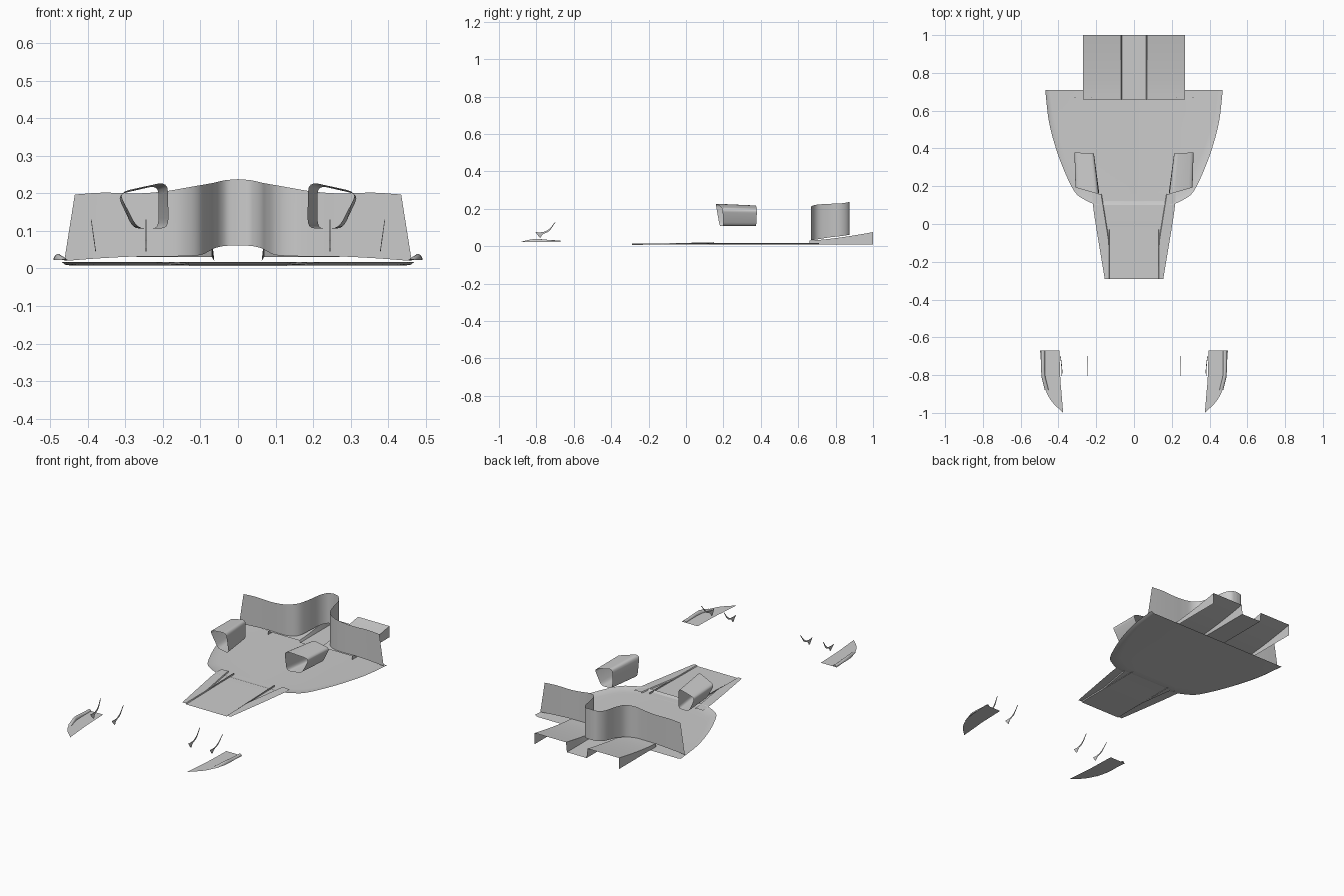
import bpy, math
from mathutils import Vector

if "Cube" in bpy.data.objects:
    bpy.data.objects.remove(bpy.data.objects["Cube"])


def make(name, verts, faces, angle=35):
    me = bpy.data.meshes.new(name)
    me.from_pydata([tuple(v) for v in verts], [], faces)
    me.update()
    me.shade_smooth()
    me.set_sharp_from_angle(angle=math.radians(angle))
    ob = bpy.data.objects.new(name, me)
    bpy.context.collection.objects.link(ob)
    return ob


def loft(name, rows, closed=False):
    """Quad sheet through rows of equal length."""
    n = len(rows[0])
    m = n if closed else n - 1
    faces = [(i * n + j, i * n + (j + 1) % n, (i + 1) * n + (j + 1) % n, (i + 1) * n + j)
             for i in range(len(rows) - 1) for j in range(m)]
    return make(name, [v for r in rows for v in r], faces)


def smooth(pts, steps=5):
    """Catmull-Rom curve through the points."""
    p = [Vector(q) for q in pts]
    p = [2 * p[0] - p[1]] + p + [2 * p[-1] - p[-2]]
    out = []
    for a, b, c, d in zip(p, p[1:], p[2:], p[3:]):
        for k in range(steps):
            t = k / steps
            out.append(0.5 * (2 * b + (c - a) * t + (2 * a - 5 * b + 4 * c - d) * t ** 2
                              + (3 * b - a - 3 * c + d) * t ** 3))
    return out + [p[-2]]


def round_loop(pts, f=0.22, steps=4):
    """Closed polygon with rounded corners."""
    p = [Vector(q) for q in pts]
    out = []
    for i, c in enumerate(p):
        a = c.lerp(p[i - 1], f)
        b = c.lerp(p[(i + 1) % len(p)], f)
        for k in range(steps + 1):
            t = k / steps
            out.append(a.lerp(c, t).lerp(c.lerp(b, t), t))
    return out


def mirror(ob):
    ob.modifiers.new("mirror", 'MIRROR')
    return ob


# floor: flat pan whose outer edge rolls upward
edge = smooth([(.20, .10), (.255, .125), (.31, .165), (.36, .26), (.41, .39), (.45, .54), (.47, .71)])
rows = []
for x, y in edge:
    t = (y - .10) / .61
    yi = .16 + t * .55
    xi = x - .04 * (1 - .4 * t)
    rows.append([(0, yi, .008), (xi, yi, .008), (xi + (x - xi) * .6, yi + (y - yi) * .6, .010), (x, y, .017)])
mirror(loft("floor", rows))

# rolled front lip of the floor
lip = [(.16, .008), (.135, .009), (.115, .012), (.10, .017)]
mirror(loft("floor_lip", [[(0, y, z), (.16 + (.16 - y) * .66, y, z)] for y, z in lip]))

# front tray with raised side strips
rows = []
for x, y, z in smooth([(.22, .16, .013), (.215, .08, .013), (.19, -.08, .011), (.155, -.29, .009)]):
    inner = .13 + max(0, y + .1) * .16
    rows.append([(0, y, z - .002), (inner, y, z - .002), (inner + .003, y, z + .004), (x, y, z + .002)])
mirror(loft("front_tray", rows))

# thin rails on the tray
for s in (-1, 1):
    make("tray_rail", [(s * .13, .15, .008), (s * .13, -.25, .008), (s * .13, .15, .021), (s * .132, -.2, .013)],
         [(0, 1, 3, 2)])

# diffuser: two rising channels either side of a low centre strip
rows = []
for k in range(9):
    t = k / 8
    y = .66 + .34 * t
    zt = .030 + .045 * t ** 1.4
    rows.append([(0, y, .019), (.063, y, .019), (.069, y, zt), (.27, y, zt), (.27, y, .010)])
mirror(loft("diffuser", rows))

# rear bulkhead wall: (x top, x bottom, y, z top, z bottom)
wall = [(.435, .463, .672, .197, .020), (.36, .37, .672, .202, .027), (.27, .27, .67, .200, .032),
        (.20, .20, .668, .205, .032), (.145, .145, .672, .214, .033), (.10, .10, .70, .222, .036),
        (.077, .077, .76, .226, .046), (.062, .062, .83, .229, .054), (.035, .035, .868, .235, .060),
        (0, 0, .875, .238, .061)]
top = smooth([(a, y, zt) for a, b, y, zt, zb in wall])
bot = smooth([(b, y, zb) for a, b, y, zt, zb in wall])
mirror(loft("rear_wall", [[a, b] for a, b in zip(top, bot)]))

# side inlets: open rounded ducts
front = [(.187, .158, .232), (.318, .195, .203), (.268, .20, .107), (.185, .18, .107)]
back = [(.212, .372, .222), (.322, .38, .197), (.28, .375, .107), (.212, .372, .107)]
mirror(loft("side_inlet", [round_loop(front), round_loop(back)], closed=True))

# front wing foot plates
outer = smooth([(.497, -.67, .022), (.485, -.82, .022), (.468, -.88, .022), (.435, -.94, .022), (.375, -1, .022)])
n = len(outer)
mirror(loft("foot_plate", [[o, Vector((.395 - .02 * i / (n - 1), o.y, .022))] for i, o in enumerate(outer)]))

# arched tunnels along the plates' outer edges
rows = []
for y, h in [(-.88, .002), (-.85, .010), (-.81, .017), (-.77, .015), (-.72, .010), (-.67, .009)]:
    cx = .482 - max(0, -.80 - y) * .25
    rows.append([(cx + .010 * math.cos(a), y, .022 + h * math.sin(a))
                 for a in [math.pi * k / 8 for k in range(9)]])
mirror(loft("edge_tunnel", rows))

# hooked wing vanes: upright inner pair, leaning outer pair
upper = smooth([(-.805, .076), (-.785, .074), (-.755, .078), (-.727, .096), (-.70, .130)])
lower = smooth([(-.79, .055), (-.778, .045), (-.765, .064), (-.73, .082), (-.698, .128)])
for name, x0, lean in (("inner_vane", .245, 0), ("outer_vane", .38, .14)):
    rows = []
    for a, b in zip(upper, lower):
        rows.append([(x0 + dx + lean * (z - .05), y, z) for dx, (y, z) in
                     ((-.001, a), (.001, a), (.001, b), (-.001, b))])
    mirror(loft(name, rows, closed=True))
